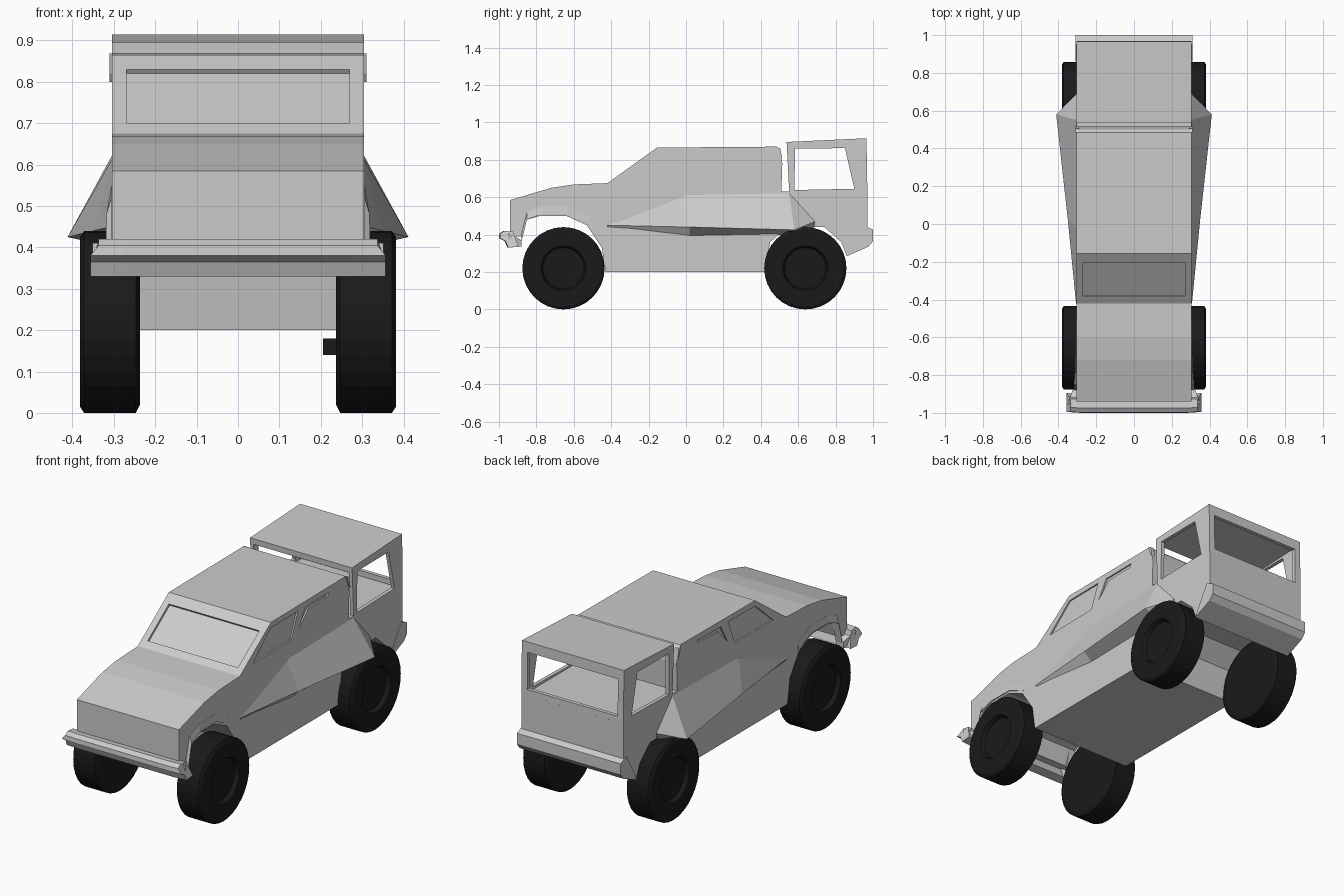
import bpy, bmesh
from math import cos, sin, pi

if "Cube" in bpy.data.objects:
    bpy.data.objects.remove(bpy.data.objects["Cube"])

black = bpy.data.materials.new("tyre_black")
black.diffuse_color = (0.01, 0.01, 0.01, 1)
black.use_nodes = True
black.node_tree.nodes["Principled BSDF"].inputs["Base Color"].default_value = black.diffuse_color


def finish(name, bm):
    bmesh.ops.remove_doubles(bm, verts=bm.verts, dist=1e-5)
    bmesh.ops.recalc_face_normals(bm, faces=bm.faces)
    me = bpy.data.meshes.new(name)
    bm.to_mesh(me)
    bm.free()
    ob = bpy.data.objects.new(name, me)
    bpy.context.collection.objects.link(ob)
    return ob


def loft(name, sections):
    """Skin a list of equal-length rings and cap both ends."""
    bm = bmesh.new()
    rings = [[bm.verts.new(p) for p in s] for s in sections]
    n = len(rings[0])
    for a, b in zip(rings, rings[1:]):
        for i in range(n):
            j = (i + 1) % n
            bm.faces.new((a[i], a[j], b[j], b[i]))
    bm.faces.new(rings[0])
    bm.faces.new(rings[-1])
    return finish(name, bm)


def prism(name, profile, x0, x1):
    return loft(name, [[(x, y, z) for y, z in profile] for x in (x0, x1)])


def cut(ob, cutter):
    mod = ob.modifiers.new("cut", 'BOOLEAN')
    mod.object = cutter
    mod.operation = 'DIFFERENCE'
    mod.solver = 'EXACT'
    dg = bpy.context.evaluated_depsgraph_get()
    me = bpy.data.meshes.new_from_object(ob.evaluated_get(dg))
    ob.modifiers.clear()
    ob.data = me
    bpy.data.objects.remove(cutter)


W = 0.305

# Body: side profile with cab, low bed and wheel arches
body = prism("body", [
    (-0.94, 0.39), (-0.94, 0.585), (-0.72, 0.65), (-0.60, 0.668), (-0.42, 0.675),
    (-0.155, 0.865), (0.485, 0.87), (0.50, 0.855), (0.515, 0.78), (0.51, 0.63),
    (0.97, 0.63), (0.97, 0.34), (0.86, 0.285), (0.83, 0.36), (0.74, 0.44),
    (0.54, 0.44), (0.45, 0.36), (0.42, 0.20), (-0.43, 0.20), (-0.45, 0.33),
    (-0.53, 0.45), (-0.64, 0.50), (-0.78, 0.50), (-0.85, 0.48), (-0.88, 0.39)], -W, W)

# Shallow window recesses
cut(body, prism("windscreen_cutter", [(-0.392, 0.71), (-0.211, 0.84),
                                      (-0.197, 0.82), (-0.378, 0.69)], -0.27, 0.27))
for s in (-1, 1):
    for pane in ([(-0.31, 0.70), (-0.155, 0.835), (0.075, 0.838), (0.02, 0.705)],
                 [(0.08, 0.735), (0.14, 0.835), (0.34, 0.838), (0.33, 0.82), (0.16, 0.815)]):
        cut(body, prism("pane_cutter", pane, s * (W - 0.008), s * (W + 0.05)))

# Open canopy over the bed
canopy = prism("canopy", [(0.538, 0.895), (0.965, 0.915), (0.97, 0.625), (0.552, 0.625)], -W, W)
cut(canopy, prism("hollow_cutter", [(0.50, 0.862), (0.945, 0.88), (0.95, 0.60), (0.50, 0.60)],
                  -W + 0.02, W - 0.02))
cut(canopy, prism("side_window_cutter", [(0.583, 0.86), (0.85, 0.862), (0.90, 0.645),
                                         (0.58, 0.638)], -0.5, 0.5))
cut(canopy, prism("rear_window_cutter", [(0.90, 0.86), (1.1, 0.86), (1.1, 0.66), (0.90, 0.66)],
                  -0.27, 0.27))

# Flared sides: triangular section growing towards the rear wheel
for s, side in ((1, "right"), (-1, "left")):
    def tri(y_top, z_top, y, tip, z_tip, z_low):
        return [(s * 0.30, y_top, z_top), (s * tip, y, z_tip), (s * 0.30, y, z_low)]
    loft(side + "_flare", [tri(-0.40, 0.47, -0.42, 0.307, 0.45, 0.42),
                           tri(-0.02, 0.62, 0.02, 0.350, 0.44, 0.39),
                           tri(0.55, 0.63, 0.58, 0.412, 0.425, 0.40),
                           tri(0.59, 0.62, 0.69, 0.304, 0.47, 0.44)])

    # Front fender lip round the arch
    arch = [(-0.88, 0.36, 0.32), (-0.85, 0.48, 0.318), (-0.77, 0.51, 0.312),
            (-0.63, 0.51, 0.31), (-0.52, 0.46, 0.308)]
    loft(side + "_fender_lip", [[(s * 0.28, y, z), (s * x, y, z),
                                 (s * 0.306, y, z + 0.04), (s * 0.28, y, z + 0.04)]
                                for y, z, x in arch])

    # Small roof-edge tab behind the cab
    prism(side + "_roof_tab", [(0.485, 0.868), (0.505, 0.86), (0.515, 0.80), (0.50, 0.82)],
          s * 0.29, s * 0.311)

# Front bumper, wrapping back at both ends
bump = []
for x, dy in ((-0.357, 0.005), (-0.28, 0), (0.28, 0), (0.357, 0.005)):
    e = abs(x) > 0.3
    k = 1 if x > 0 else -1
    pts = [(-1.0, 0.38), (-0.998, 0.405), (-0.975, 0.42), (-0.93, 0.415),
           (-0.90, 0.335), (-0.955, 0.33), (-0.97, 0.365)]
    bump.append([(x - (k * 0.02 if e and z > 0.4 else 0), y + dy, z) for y, z in pts])
loft("front_bumper", bump)
for s, side in ((1, "right"), (-1, "left")):
    loft(side + "_bumper_end", [[(s * a, y, 0.335), (s * b, y, 0.335), (s * b, y, t), (s * a, y, t)]
                                for y, a, b, t in ((-0.95, 0.28, 0.352, 0.41),
                                                   (-0.88, 0.28, 0.325, 0.37))])

# Rear bumper
prism("rear_bumper", [(0.95, 0.445), (0.97, 0.44), (1.0, 0.425), (1.0, 0.365),
                      (0.975, 0.335), (0.86, 0.285), (0.90, 0.36)], -0.31, 0.31)

# Wheels: lathed section with a recessed hub
section = [(0.237, 0.0), (0.237, 0.20), (0.247, 0.22), (0.372, 0.22), (0.382, 0.205),
           (0.382, 0.12), (0.36, 0.11), (0.36, 0.0)]
N = 32
for y, end in ((-0.655, "front"), (0.638, "rear")):
    for s, side in ((1, "right"), (-1, "left")):
        bm = bmesh.new()
        rings = [[bm.verts.new((s * x, y + r * cos(2 * pi * i / N), 0.22 + r * sin(2 * pi * i / N)))
                  for i in range(N)] for x, r in section[1:-1]]
        for a, b in zip(rings, rings[1:]):
            for i in range(N):
                j = (i + 1) % N
                bm.faces.new((a[i], a[j], b[j], b[i]))
        bm.faces.new(rings[0])
        bm.faces.new(rings[-1])
        wheel = finish(f"{end}_{side}_wheel", bm)
        wheel.data.materials.append(black)

# Stub on the inside of the front right wheel
stub = prism("wheel_stub", [(-0.76, 0.14), (-0.76, 0.18), (-0.72, 0.18), (-0.72, 0.14)],
             0.205, 0.25)
stub.data.materials.append(black)
